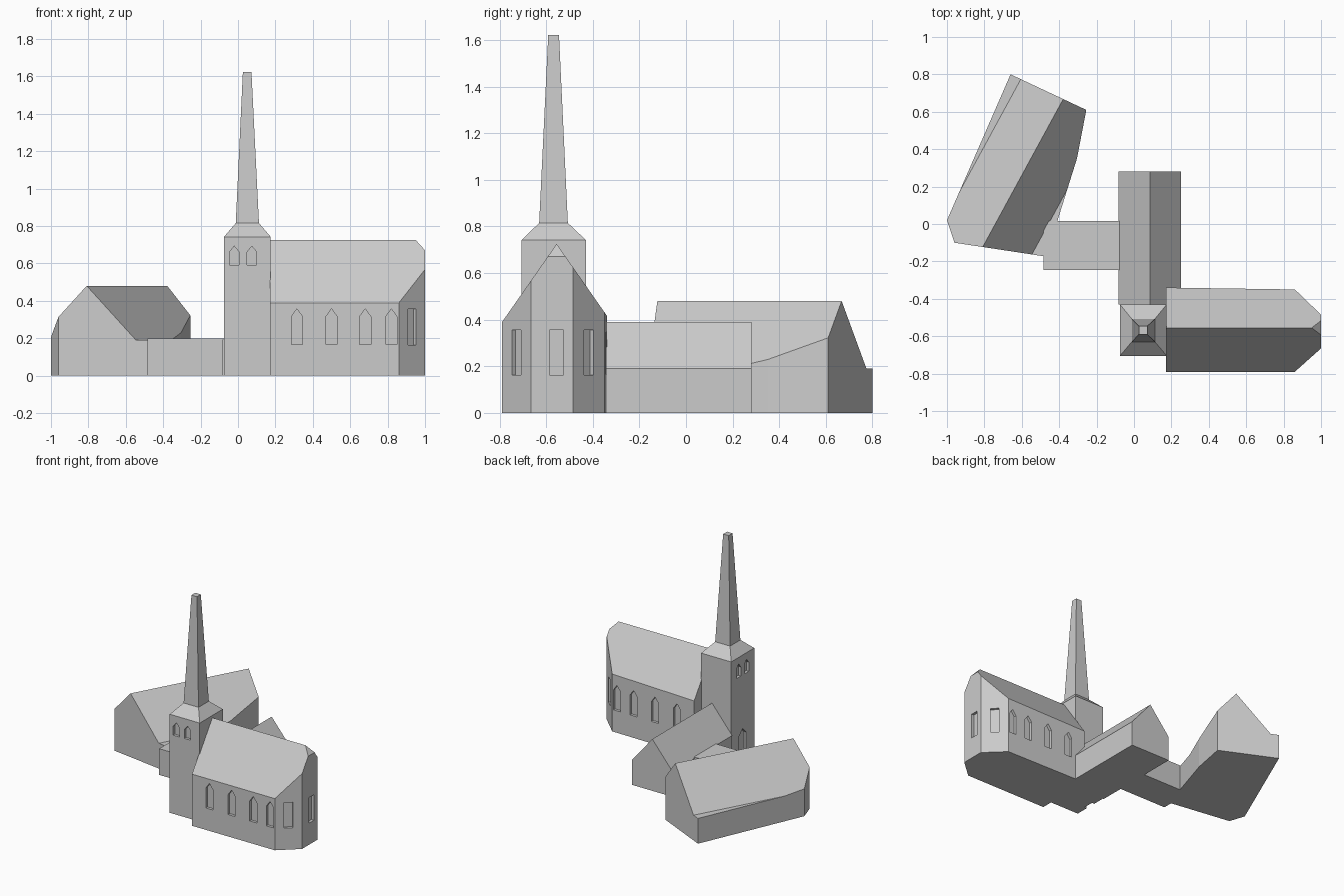
import bpy, bmesh, math
from mathutils import Vector

if "Cube" in bpy.data.objects:
    bpy.data.objects.remove(bpy.data.objects["Cube"])

stone = bpy.data.materials.new("pale_grey")
stone.diffuse_color = (0.6, 0.6, 0.6, 1)
stone.use_nodes = True
stone.node_tree.nodes["Principled BSDF"].inputs["Base Color"].default_value = stone.diffuse_color


def finish(name, bm):
    bmesh.ops.recalc_face_normals(bm, faces=bm.faces[:])
    me = bpy.data.meshes.new(name)
    bm.to_mesh(me)
    bm.free()
    me.materials.append(stone)
    ob = bpy.data.objects.new(name, me)
    bpy.context.collection.objects.link(ob)
    return ob


def house(name, plan, ridge, along, top, slope, low=0.0, hip=None):
    """Extrude a floor plan up to a gabled roof; the roof never drops below low."""
    bm = bmesh.new()
    bm.faces.new([bm.verts.new((x, y, 0)) for x, y in plan])
    p = Vector((*ridge, 0))
    n = Vector((along[1], -along[0], 0)).normalized()
    reach = (top - low) / slope
    for d in (0, -reach, reach):
        bmesh.ops.bisect_plane(bm, geom=bm.verts[:] + bm.edges[:] + bm.faces[:],
                               plane_co=p + n * d, plane_no=n, dist=1e-5)
    ext = bmesh.ops.extrude_face_region(bm, geom=bm.faces[:])
    for v in ext["geom"]:
        if isinstance(v, bmesh.types.BMVert):
            v.co.z = max(low, top - slope * abs((v.co - p).dot(n)))
    # small sloping cut at the ridge end
    if hip:
        cut = bmesh.ops.bisect_plane(bm, geom=bm.verts[:] + bm.edges[:] + bm.faces[:],
                                     plane_co=hip[0], plane_no=hip[1], clear_outer=True)
        edges = [e for e in cut["geom_cut"] if isinstance(e, bmesh.types.BMEdge)]
        bmesh.ops.holes_fill(bm, edges=edges)
    return finish(name, bm)


def carve(body, openings, depth=0.02):
    """Recess openings (x, y, outward angle, width, z0, spring, z1) into the body."""
    bm = bmesh.new()
    for x, y, ang, w, z0, spring, z1 in openings:
        n = Vector((math.cos(ang), math.sin(ang), 0))
        u = Vector((-n.y, n.x, 0))
        h = w / 2
        shape = [(-h, z0), (h, z0), (h, spring)]
        if spring < z1:
            shape.append((0, z1))
        shape.append((-h, spring))
        base = Vector((x, y, 0))
        a, b = [[bm.verts.new(base + u * s + n * d + Vector((0, 0, z)))
                 for s, z in shape] for d in (-depth, depth)]
        bm.faces.new(a)
        bm.faces.new(b)
        for i in range(len(a)):
            j = (i + 1) % len(a)
            bm.faces.new((a[i], a[j], b[j], b[i]))
    cutter = finish(body.name + "_cutter", bm)
    cutter.hide_render = True
    mod = body.modifiers.new("openings", 'BOOLEAN')
    mod.operation, mod.solver, mod.object = 'DIFFERENCE', 'EXACT', cutter
    bpy.context.view_layer.update()
    dg = bpy.context.evaluated_depsgraph_get()
    me = bpy.data.meshes.new_from_object(body.evaluated_get(dg))
    body.modifiers.clear()
    body.data = me
    bpy.data.objects.remove(cutter)


def rings(name, levels):
    """Stack rectangles (x0, x1, y0, y1, z) into one solid."""
    bm = bmesh.new()
    loops = [[bm.verts.new(c) for c in ((x0, y0, z), (x1, y0, z), (x1, y1, z), (x0, y1, z))]
             for x0, x1, y0, y1, z in levels]
    bm.faces.new(loops[0])
    bm.faces.new(loops[-1])
    for a, b in zip(loops, loops[1:]):
        for i in range(4):
            j = (i + 1) % 4
            bm.faces.new((a[i], a[j], b[j], b[i]))
    return finish(name, bm)


S, W, N, E = -math.pi / 2, math.pi, math.pi / 2, 0.0

# nave with angled east end
nave = house("nave", [(0.17, -0.79), (0.86, -0.79), (1.0, -0.665), (1.0, -0.485),
                      (0.86, -0.35), (0.17, -0.34)],
             (0.17, -0.555), (1, 0), 0.725, 1.43,
             hip=((0.95, -0.555, 0.725), (0.055, 0, 0.05)))
windows = []
for x in (0.315, 0.5, 0.68, 0.82):
    windows.append((x, -0.79, S, 0.06, 0.165, 0.315, 0.357))
    windows.append((x, -0.34 - 0.0145 * (x - 0.17), N, 0.06, 0.165, 0.315, 0.357))
windows += [(1.0, -0.555, E, 0.06, 0.163, 0.355, 0.355),
            (0.93, -0.7275, math.atan2(-0.14, 0.125), 0.06, 0.163, 0.355, 0.355),
            (0.93, -0.4175, math.atan2(0.14, 0.135), 0.06, 0.163, 0.355, 0.355)]
carve(nave, windows)

# tower with sloped cap and tapered spire
tower = rings("tower_and_spire", [(-0.075, 0.175, -0.705, -0.43, 0),
                                  (-0.075, 0.175, -0.705, -0.43, 0.742),
                                  (-0.012, 0.112, -0.63, -0.507, 0.815),
                                  (0.026, 0.072, -0.591, -0.545, 1.622)])
belfry = []
for s in (-0.047, 0.047):
    belfry.append((0.027 + s, -0.705, S, 0.052, 0.592, 0.66, 0.692))
    belfry.append((-0.075, -0.567 + s, W, 0.052, 0.592, 0.66, 0.692))
belfry.append((-0.075, -0.567, W, 0.085, -0.02, 0.145, 0.19))  # west door
carve(tower, belfry)

# gabled wing behind the nave
house("north_wing", [(-0.083, -0.43), (0.252, -0.43), (0.252, 0.28), (-0.083, 0.28)],
      (0.0845, 0), (0, 1), 0.39, 1.194)

# flat roofed link
rings("link_building", [(-0.485, -0.075, -0.245, 0.015, 0),
                        (-0.485, -0.075, -0.245, 0.015, 0.197)])

# angled hall with uneven plan
house("parish_hall", [(-0.66, 0.8), (-0.255, 0.61), (-0.305, 0.35), (-0.41, 0.015),
                      (-0.485, -0.172), (-0.96, -0.1), (-1.0, 0.02)],
      (-0.81, -0.125), (0.43, 0.79), 0.48, 1.16, low=0.19)
